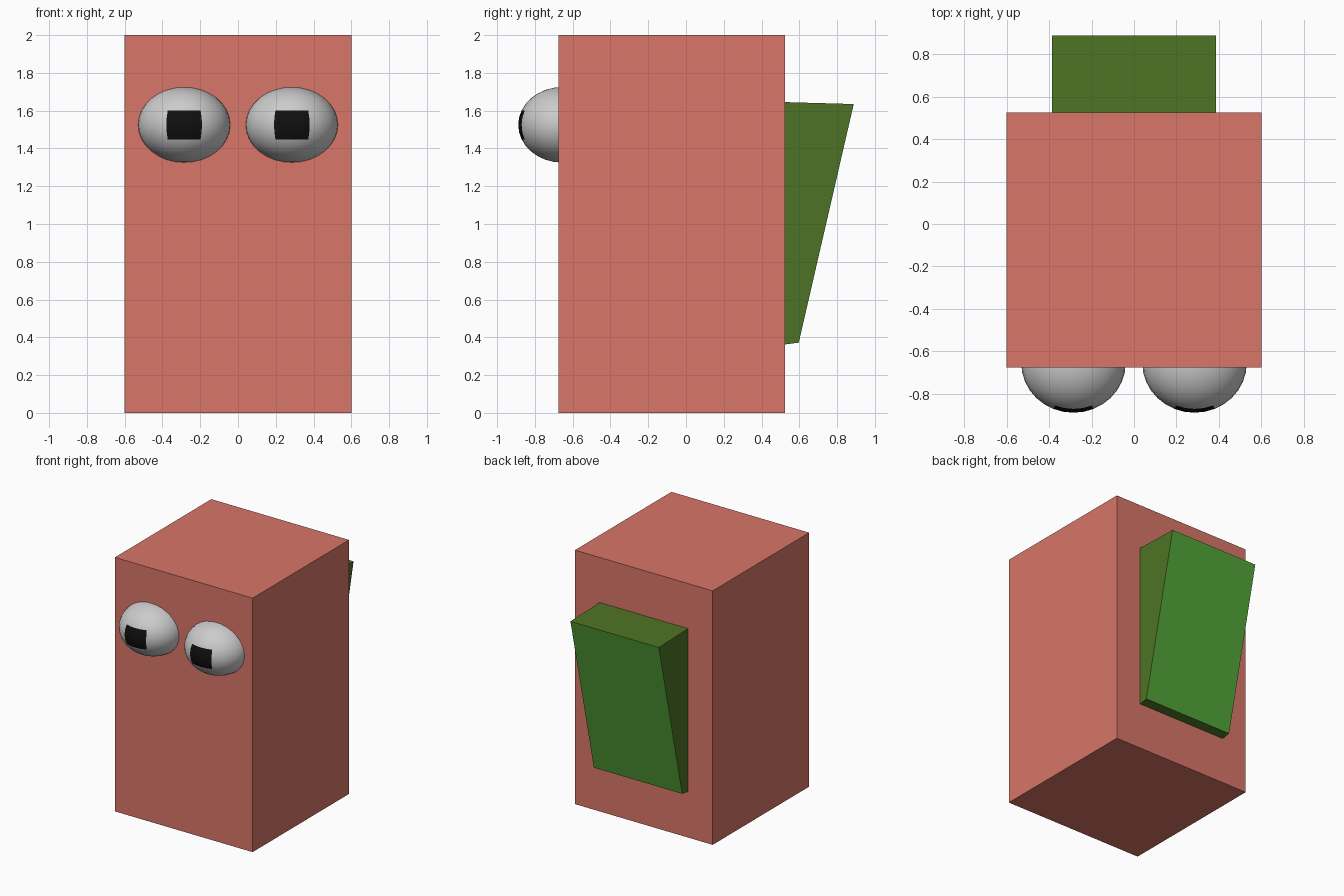
import bpy
import bmesh
from math import radians, atan2, asin
from mathutils import Matrix

if "Cube" in bpy.data.objects:
    bpy.data.objects.remove(bpy.data.objects["Cube"])


def material(name, rgb):
    m = bpy.data.materials.new(name)
    m.diffuse_color = (*rgb, 1)
    m.use_nodes = True
    m.node_tree.nodes["Principled BSDF"].inputs["Base Color"].default_value = m.diffuse_color
    return m


def add_object(name, bm, *mats):
    bmesh.ops.recalc_face_normals(bm, faces=bm.faces)
    mesh = bpy.data.meshes.new(name)
    bm.to_mesh(mesh)
    bm.free()
    for m in mats:
        mesh.materials.append(m)
    ob = bpy.data.objects.new(name, mesh)
    bpy.context.collection.objects.link(ob)
    return ob


coral = material("coral", (0.69, 0.18, 0.14))
olive = material("olive", (0.076, 0.171, 0.018))
green = material("green", (0.089, 0.381, 0.042))
white = material("eye_grey", (0.6, 0.6, 0.6))
black = material("black", (0.005, 0.005, 0.005))

# Body block
bm = bmesh.new()
bmesh.ops.create_cube(bm, size=1, matrix=Matrix.Translation((0, -0.075, 1))
                      @ Matrix.Diagonal((1.2, 1.2, 2, 1)))
add_object("body", bm, coral)

# Wedge-shaped pack on the back, with a brighter outer panel
profile = [(0.5, 1.646), (0.888, 1.635), (0.597, 0.372), (0.5, 0.359)]
bm = bmesh.new()
side = bm.faces.new([bm.verts.new((-0.385, y, z)) for y, z in profile])
ext = bmesh.ops.extrude_face_region(bm, geom=[side], use_keep_orig=True)
bmesh.ops.translate(bm, vec=(0.77, 0, 0),
                    verts=[v for v in ext["geom"] if isinstance(v, bmesh.types.BMVert)])
bmesh.ops.recalc_face_normals(bm, faces=bm.faces)
for f in bm.faces:
    f.material_index = int(f.normal.y > 0.9)
add_object("back_pack", bm, olive, green)

# Bulging eyes, the pupil being a square patch of the ball's own faces
for name, x in (("left_eye", 0.285), ("right_eye", -0.285)):
    bm = bmesh.new()
    bmesh.ops.create_uvsphere(bm, u_segments=32, v_segments=16, radius=1)
    for f in bm.faces:
        c = f.calc_center_median().normalized()
        f.smooth = True
        if abs(atan2(c.x, -c.y)) < radians(22.5) and abs(asin(c.z)) < radians(22.5):
            f.material_index = 1
    bm.transform(Matrix.Translation((x, -0.655, 1.525))
                 @ Matrix.Diagonal((0.246, 0.233, 0.2, 1)))
    add_object(name, bm, white, black)
